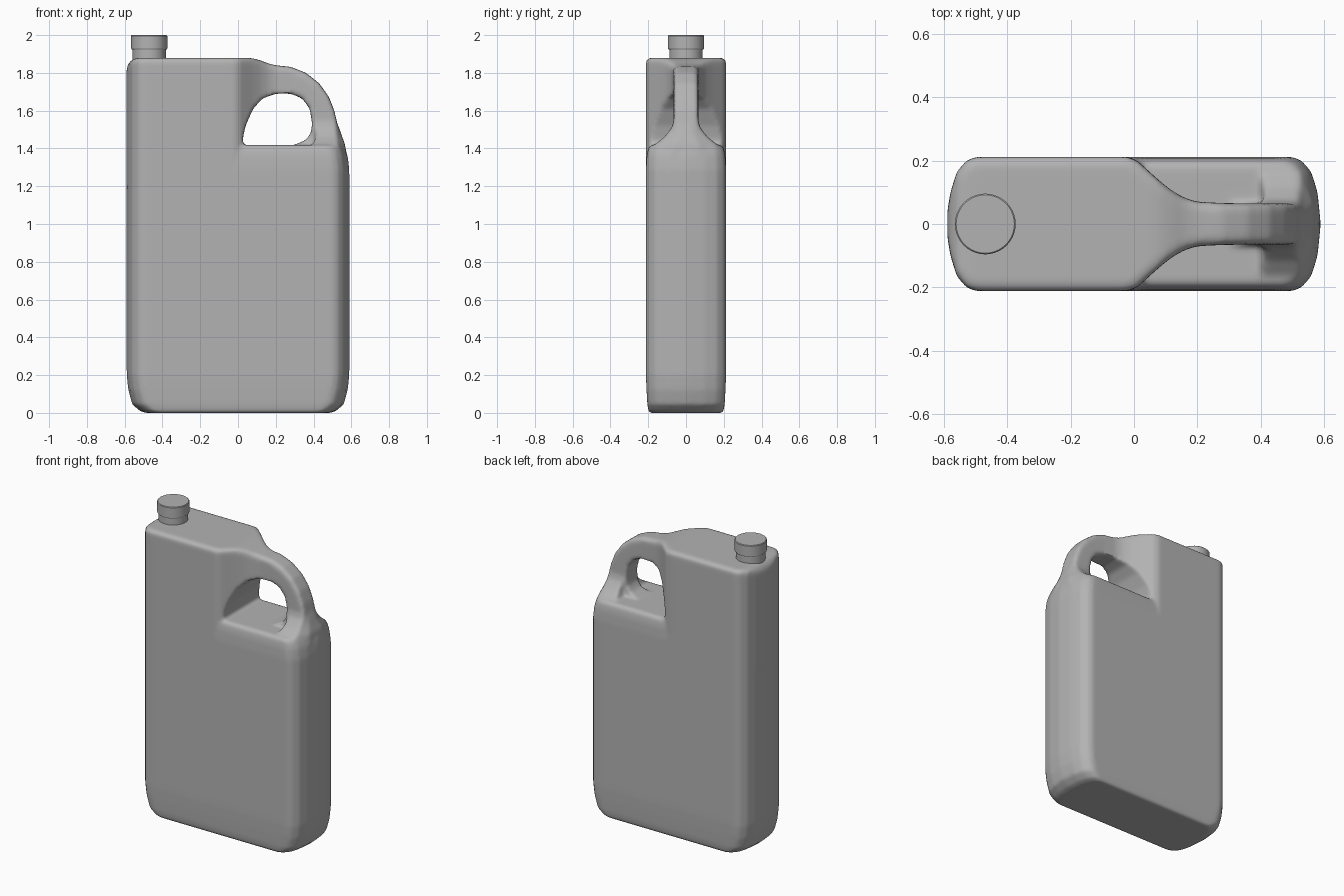
import bpy, bmesh, math
from mathutils import Vector

cube = bpy.data.objects.get("Cube")
if cube:
    bpy.data.objects.remove(cube, do_unlink=True)

plastic = bpy.data.materials.new("grey plastic")
plastic.use_nodes = True
grey = (0.45, 0.45, 0.45, 1)
plastic.diffuse_color = grey
plastic.node_tree.nodes["Principled BSDF"].inputs["Base Color"].default_value = grey


def loft(name, rings):
    """Skin a list of equal-length point rings and cap both ends."""
    bm = bmesh.new()
    loops = [[bm.verts.new(p) for p in ring] for ring in rings]
    for a, b in zip(loops, loops[1:]):
        for i in range(len(a)):
            j = (i + 1) % len(a)
            bm.faces.new((a[i], a[j], b[j], b[i]))
    bm.faces.new(loops[0])
    bm.faces.new(loops[-1])
    bmesh.ops.recalc_face_normals(bm, faces=bm.faces)
    mesh = bpy.data.meshes.new(name)
    bm.to_mesh(mesh)
    bm.free()
    mesh.materials.append(plastic)
    obj = bpy.data.objects.new(name, mesh)
    bpy.context.collection.objects.link(obj)
    return obj


def smooth(obj, angle):
    bpy.ops.object.select_all(action='DESELECT')
    obj.select_set(True)
    bpy.context.view_layer.objects.active = obj
    bpy.ops.object.shade_smooth_by_angle(angle=math.radians(angle))


# Lower tank: bulged-end plan, stacked with a chamfered base and soft shoulder
corner = [(0.50, 0.212), (0.53, 0.20), (0.56, 0.165), (0.58, 0.10), (0.59, 0)]
right_end = corner + [(x, -y) for x, y in corner[-2::-1]]
plan = right_end + [(-x, -y) for x, y in right_end]
levels = [(0, 0.83, 0.89), (0.01, 0.88, 0.935), (0.045, 0.95, 0.965),
          (0.12, 0.985, 0.985), (0.2, 1, 1), (1.29, 1, 1),
          (1.36, 0.985, 0.98), (1.40, 0.965, 0.945), (1.418, 0.94, 0.89)]
tank = loft("tank", [[(x * sx, y * sy, z) for x, y in plan] for z, sx, sy in levels])

# Upper body narrowing into the handle: (x, half width, top height)
stations = [(-0.59, 0.04, 1.82), (-0.58, 0.10, 1.85), (-0.56, 0.165, 1.87),
            (-0.53, 0.20, 1.88), (-0.50, 0.212, 1.88), (-0.02, 0.212, 1.88),
            (0.01, 0.20, 1.88), (0.04, 0.173, 1.88), (0.08, 0.137, 1.877),
            (0.12, 0.105, 1.866), (0.16, 0.082, 1.85), (0.20, 0.07, 1.84),
            (0.28, 0.066, 1.832), (0.36, 0.065, 1.80), (0.43, 0.065, 1.745),
            (0.48, 0.065, 1.675), (0.51, 0.065, 1.60), (0.53, 0.065, 1.51)]


def arch_section(x, w, top):
    c = 0.022
    side = [(w, 1.2), (w, top - c), (w - c * 0.3, top - c * 0.3), (w - c, top)]
    return [(x, y, z) for y, z in side] + [(x, -y, z) for y, z in reversed(side)]


upper = loft("jug_body", [arch_section(*s) for s in stations])

# Flared foot where the handle meets the shoulder
feet = [(1.36, 0.39, 0.575, 0.19), (1.42, 0.40, 0.567, 0.165), (1.46, 0.41, 0.552, 0.115),
        (1.51, 0.41, 0.535, 0.075), (1.57, 0.42, 0.51, 0.06)]
foot = loft("handle_foot", [[(a, -w, z), (b - w * 0.25, -w, z), (b, -w * 0.4, z),
                             (b, w * 0.4, z), (b - w * 0.25, w, z), (a, w, z)]
                            for z, a, b, w in feet])

# Finger hole cutter
hole = [(0.025, 1.36), (0.025, 1.45), (0.04, 1.52), (0.08, 1.61), (0.13, 1.665),
        (0.20, 1.69), (0.28, 1.69), (0.34, 1.665), (0.38, 1.61), (0.393, 1.53),
        (0.385, 1.48), (0.36, 1.445), (0.30, 1.42), (0.27, 1.36)]
cutter = loft("hole_cutter", [[(x, y, z) for x, z in hole] for y in (-0.4, 0.4)])

# Combine the volumes, then remesh and relax so every join is filleted
for tool, operation in ((cutter, 'DIFFERENCE'), (tank, 'UNION'), (foot, 'UNION')):
    mod = upper.modifiers.new(tool.name, 'BOOLEAN')
    mod.operation = operation
    mod.solver = 'EXACT'
    mod.object = tool
    tool.hide_render = True
remesh = upper.modifiers.new("blend", 'REMESH')
remesh.mode = 'VOXEL'
remesh.voxel_size = 0.011
relax = upper.modifiers.new("relax", 'SMOOTH')
relax.factor = 0.5
relax.iterations = 8

graph = bpy.context.evaluated_depsgraph_get()
baked = bpy.data.meshes.new_from_object(upper.evaluated_get(graph))
upper.modifiers.clear()
upper.data = baked
baked.materials.clear()
baked.materials.append(plastic)
for tool in (cutter, tank, foot):
    bpy.data.objects.remove(tool, do_unlink=True)
smooth(upper, 40)


# Neck and screw cap
def turned(name, profile):
    circle = [2 * math.pi * i / 40 for i in range(40)]
    obj = loft(name, [[(-0.47 + r * math.cos(a), r * math.sin(a), z) for a in circle]
                      for r, z in profile])
    smooth(obj, 30)


turned("neck", [(0.088, 1.84), (0.088, 1.935)])
turned("screw_cap", [(0.093, 1.925), (0.096, 1.93), (0.096, 1.996), (0.092, 2.0)])
